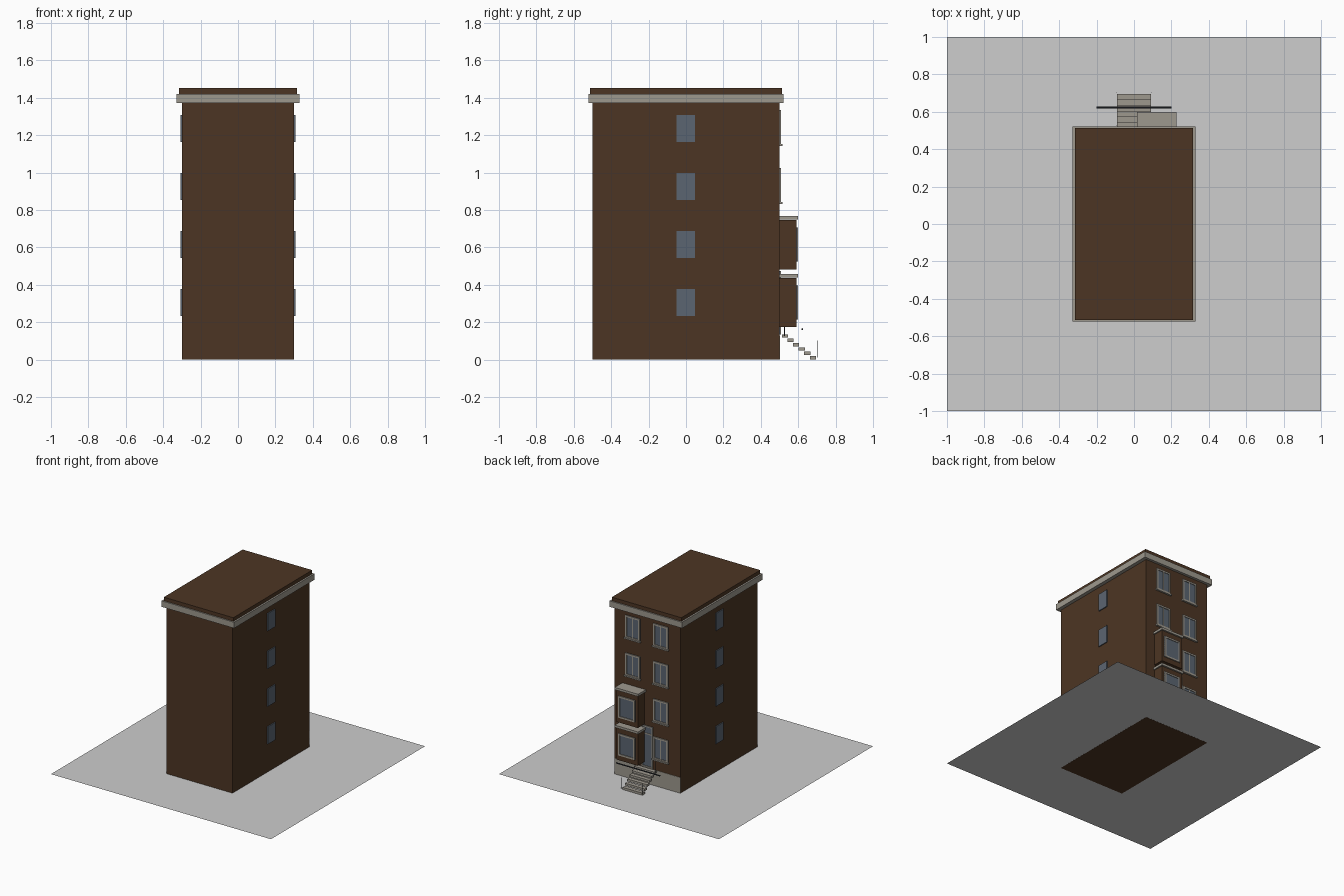
import bpy
from math import radians

default = bpy.data.objects.get("Cube")
if default:
    bpy.data.objects.remove(default, do_unlink=True)


def material(name, rgb):
    m = bpy.data.materials.new(name)
    m.use_nodes = True
    m.diffuse_color = (*rgb, 1)
    m.node_tree.nodes["Principled BSDF"].inputs["Base Color"].default_value = (*rgb, 1)
    return m


brick = material("brown brick", (0.073, 0.036, 0.017))
stone = material("pale stone", (0.34, 0.315, 0.27))
glass = material("blue grey glass", (0.105, 0.13, 0.165))
metal = material("dark metal", (0.03, 0.033, 0.04))
paving = material("light paving", (0.61, 0.61, 0.61))


def box(name, mat, x, y, z):
    """Box from (low, high) ranges on each axis."""
    bpy.ops.mesh.primitive_cube_add(size=1, location=[sum(r) / 2 for r in (x, y, z)])
    ob = bpy.context.object
    ob.name = name
    ob.scale = [r[1] - r[0] for r in (x, y, z)]
    bpy.ops.object.transform_apply(location=False, rotation=False)
    ob.data.materials.append(mat)
    return ob


def rod(name, location, length, radius, rotation=(0, 0, 0)):
    bpy.ops.mesh.primitive_cylinder_add(vertices=8, radius=radius, depth=length,
                                        location=location, rotation=rotation)
    ob = bpy.context.object
    ob.name = name
    ob.data.materials.append(metal)
    bpy.ops.object.shade_smooth_by_angle()


def framed_window(name, x, wall, z, border=0.014, mullions=1, sill=True):
    """Glass pane with a raised stone frame, facing +y."""
    depth = (wall - 0.005, wall + 0.008)
    box(name + "_glass", glass, x, (wall - 0.005, wall + 0.003), z)
    for side, edge in (("right", x[0]), ("left", x[1] - border)):
        box(f"{name}_{side}_jamb", stone, (edge, edge + border), depth, z)
    inner = (x[0] + border, x[1] - border)
    box(name + "_head", stone, inner, depth, (z[1] - border, z[1]))
    box(name + "_foot", stone, inner, depth, (z[0], z[0] + border))
    for i in range(mullions):
        c = x[0] + (x[1] - x[0]) * (i + 1) / (mullions + 1)
        box(f"{name}_mullion", stone, (c - 0.004, c + 0.004), (wall, wall + 0.006),
            (z[0] + border, z[1] - border))
    if sill:
        box(name + "_sill", stone, (x[0] - 0.006, x[1] + 0.006),
            (wall - 0.005, wall + 0.015), (z[0] - 0.008, z[0] + 0.003))


# Ground sheet
bpy.ops.mesh.primitive_plane_add(size=2, location=(0, 0, 0.0006))
ground = bpy.context.object
ground.name = "ground_sheet"
ground.data.materials.append(paving)

# Main block, cornice and roof
box("main_block", brick, (-0.3, 0.3), (-0.5, 0.5), (0, 1.4))
box("cornice", stone, (-0.33, 0.33), (-0.522, 0.522), (1.372, 1.421))
box("roof_cap", brick, (-0.316, 0.316), (-0.512, 0.512), (1.421, 1.451))
box("stone_plinth", stone, (-0.3, 0.3), (0.495, 0.503), (0.001, 0.13))

# Plain side windows and framed street windows on four floors
FLOOR = 0.31
for floor in range(4):
    rise = floor * FLOOR
    for side, s in (("left", 1), ("right", -1)):
        box(f"{side}_side_window_{floor}", glass, sorted((s * 0.295, s * 0.308)),
            (-0.05, 0.047), (0.233 + rise, 0.377 + rise))
    low = 0.219 + rise
    framed_window(f"street_window_right_{floor}", (-0.19, -0.055), 0.5, (low, low + 0.185))
    if floor > 1:
        framed_window(f"street_window_left_{floor}", (0.065, 0.2), 0.5, (low, low + 0.185))

# Two stacked bay windows with slab roofs
for level in range(2):
    rise = level * FLOOR
    box(f"bay_{level}", brick, (0.025, 0.22), (0.49, 0.59), (0.173 + rise, 0.436 + rise))
    box(f"bay_slab_{level}", stone, (0.015, 0.228), (0.49, 0.6), (0.438 + rise, 0.457 + rise))
    framed_window(f"bay_window_{level}", (0.048, 0.198), 0.59,
                  (0.215 + rise, 0.395 + rise), mullions=0, sill=False)

# Entrance door with transom light
framed_window("door", (-0.05, 0.05), 0.5, (0.135, 0.475), border=0.01, mullions=0, sill=False)
box("door_transom_bar", stone, (-0.04, 0.04), (0.5, 0.506), (0.405, 0.415))

# Floating steps
for i in range(6):
    y, z = 0.512 + 0.03 * i, 0.117 - 0.0232 * i
    box(f"step_{i}", stone, (-0.09, 0.09), (y, y + 0.033), (z, z + 0.018))

# Handrail and corner posts
rod("handrail", (0, 0.622, 0.163), 0.4, 0.005, (0, radians(90), 0))
for s in (-1, 1):
    rod("lower_rail_post", (s * 0.094, 0.705, 0.057), 0.09, 0.002)
    rod("upper_rail_post", (s * 0.094, 0.527, 0.172), 0.09, 0.002)
